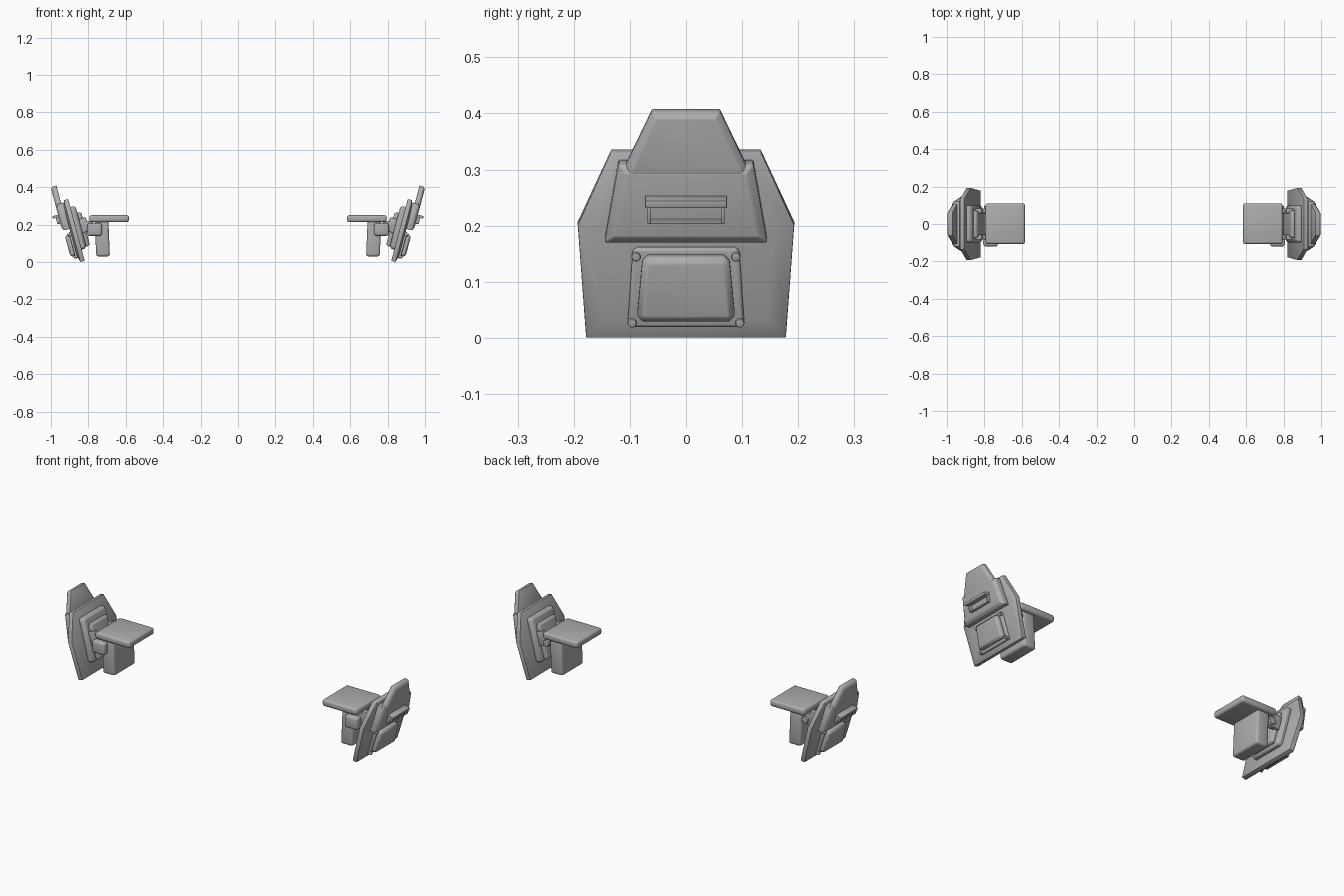
import bpy, bmesh
from math import sin, cos, radians
from mathutils import Vector, Matrix

cube = bpy.data.objects.get("Cube")
if cube:
    bpy.data.objects.remove(cube)

TILT = radians(15)
BASE_X = 0.853          # foot of the tilted armour face

grey = bpy.data.materials.new("plain grey")
grey.use_nodes = True
colour = (0.42, 0.42, 0.42, 1)
grey.diffuse_color = colour
grey.node_tree.nodes["Principled BSDF"].inputs["Base Color"].default_value = colour
made = []


def finish(name, bm, bevel, segments=2):
    """Bevel hard edges, mirror to the other side and store the part."""
    bmesh.ops.recalc_face_normals(bm, faces=bm.faces[:])
    hard = [e for e in bm.edges if e.calc_face_angle(0) > radians(35)]
    bmesh.ops.bevel(bm, geom=hard, offset=bevel, segments=segments,
                    affect='EDGES', profile=0.5, clamp_overlap=True)
    mesh = bpy.data.meshes.new(name)
    bm.to_mesh(mesh)
    bm.free()
    mesh.materials.append(grey)
    obj = bpy.data.objects.new(name, mesh)
    bpy.context.collection.objects.link(obj)
    obj.modifiers.new("other_side", 'MIRROR').use_axis[0] = True
    made.append(obj)


def tilted(y, s, n):
    """Point on the leaning armour: s runs up the face, n points outward."""
    return Vector((BASE_X + s * sin(TILT) + n * cos(TILT), y,
                   s * cos(TILT) - n * sin(TILT)))


def inset_loop(points, amount):
    """Move every side of a counter-clockwise outline inward."""
    result = []
    for i, p in enumerate(points):
        d1 = (p - points[i - 1]).normalized()
        d2 = (points[(i + 1) % len(points)] - p).normalized()
        n1, n2 = Vector((-d1.y, d1.x)), Vector((-d2.y, d2.x))
        result.append(p + (n1 + n2) * amount / (1 + n1.dot(n2)))
    return result


def plate(name, half, n0, n1, inset, drop, bevel=0.003):
    """Symmetric plate from a half outline (y, height), with a sloped rim."""
    mid = (n0 + n1) / 2
    right = [Vector((y, (z + mid * sin(TILT)) / cos(TILT))) for y, z in half]
    outline = right + [Vector((-p.x, p.y)) for p in reversed(right)]
    rim = n1 - drop if n1 > n0 else n1 + drop
    loops = [(outline, n0), (outline, rim), (inset_loop(outline, inset), n1)]
    bm = bmesh.new()
    rings = [[bm.verts.new(tilted(p.x, p.y, n)) for p in pts] for pts, n in loops]
    for a, b in zip(rings, rings[1:]):
        for i in range(len(a)):
            j = (i + 1) % len(a)
            bm.faces.new((a[i], a[j], b[j], b[i]))
    bm.faces.new(rings[0])
    bm.faces.new(rings[-1])
    finish(name, bm, bevel)


def box(name, low, high, bevel, lean=0.0):
    """Upright rounded box; lean shifts its bottom sideways."""
    low, high = Vector(low), Vector(high)
    size = Matrix.Diagonal(high - low)
    bm = bmesh.new()
    bmesh.ops.create_cube(bm, size=1)
    for v in bm.verts:
        shift = lean if v.co.z < 0 else 0
        v.co = (low + high) / 2 + size @ v.co + Vector((shift, 0, 0))
    finish(name, bm, bevel, 3)


def tilted_box(name, y0, y1, z0, z1, n0, n1, bevel=0.002):
    """Box lying on the leaning armour face."""
    bm = bmesh.new()
    bmesh.ops.create_cube(bm, size=1)
    for v in bm.verts:
        n = n1 if v.co.x > 0 else n0
        z = z1 if v.co.z > 0 else z0
        s = (z + (n0 + n1) / 2 * sin(TILT)) / cos(TILT)
        v.co = tilted(y1 if v.co.y > 0 else y0, s, n)
    finish(name, bm, bevel)


def cylinder(name, centre, axis, radius, length, sides=20):
    bm = bmesh.new()
    bmesh.ops.create_cone(bm, cap_ends=True, segments=sides, radius1=radius,
                          radius2=radius, depth=length)
    turn = Vector((0, 0, 1)).rotation_difference(axis).to_matrix().to_4x4()
    bm.transform(Matrix.Translation(centre) @ turn)
    finish(name, bm, 0.002)


# Large leaning armour plate and the stacked panels behind it
plate("main_plate", [(0.178, 0.002), (0.193, 0.203), (0.133, 0.332)],
      -0.034, 0, 0.035, 0.01, 0.002)
plate("backing_panel", [(0.09, 0.07), (0.1, 0.08), (0.1, 0.285), (0.09, 0.298)],
      -0.033, -0.062, 0.012, 0.012)
plate("hinge_panel", [(0.072, 0.085), (0.072, 0.265)], -0.06, -0.083, 0.008, 0.008)

# Raised outer plate with a tall tapered crest
plate("outer_plate", [(0.145, 0.172), (0.12, 0.312)], -0.005, 0.04, 0.014, 0.012)
plate("crest_plate", [(0.115, 0.285), (0.106, 0.31), (0.06, 0.405)],
      0.008, 0.04, 0.011, 0.01)

# Hooded slot on the outer plate
tilted_box("slot_hood", -0.073, 0.073, 0.236, 0.25, 0.03, 0.072)
tilted_box("slot_sill", -0.068, 0.068, 0.205, 0.212, 0.03, 0.052)
for side in (-1, 1):
    ends = sorted((side * 0.062, side * 0.069))
    tilted_box("slot_cheek", *ends, 0.206, 0.24, 0.03, 0.056)

# Bolted hatch below the slot
plate("hatch_frame", [(0.1, 0.02), (0.104, 0.026), (0.095, 0.155), (0.088, 0.161)],
      -0.004, 0.01, 0.004, 0.004, 0.002)
plate("hatch_cover", [(0.078, 0.03), (0.087, 0.04), (0.078, 0.136), (0.068, 0.146)],
      0.005, 0.034, 0.01, 0.01)
outward = Vector((cos(TILT), 0, -sin(TILT)))
for side in (-1, 1):
    for y, z in ((0.089, 0.148), (0.096, 0.03)):
        cylinder("hatch_bolt", tilted(side * y, z / cos(TILT), 0.01), outward,
                 0.008, 0.016, 12)

# Hinge: cross pin, two knuckles with tabs, and the front lock block
across = Vector((0, 1, 0))
cylinder("hinge_pin", Vector((0.785, 0, 0.185)), across, 0.018, 0.19)
for side in (-1, 1):
    y = side * 0.07
    cylinder("hinge_knuckle", Vector((0.795, y, 0.19)), across, 0.03, 0.026)
    tilted_box("hinge_tab", y - 0.013, y + 0.013, 0.16, 0.235, -0.1, -0.06, 0.004)
box("lock_block", (0.728, -0.12, 0.14), (0.806, -0.075, 0.208), 0.012)

# Hanging body and the flat arm plate above it
box("hanging_body", (0.693, -0.092, 0.03), (0.766, 0.092, 0.222), 0.012, -0.008)
box("top_plate", (0.583, -0.107, 0.213), (0.795, 0.11, 0.25), 0.012)

# Smooth the rounded edges, keep the hard ones
bpy.ops.object.select_all(action='DESELECT')
for obj in made:
    obj.select_set(True)
bpy.context.view_layer.objects.active = made[0]
bpy.ops.object.shade_smooth_by_angle(angle=radians(35))
